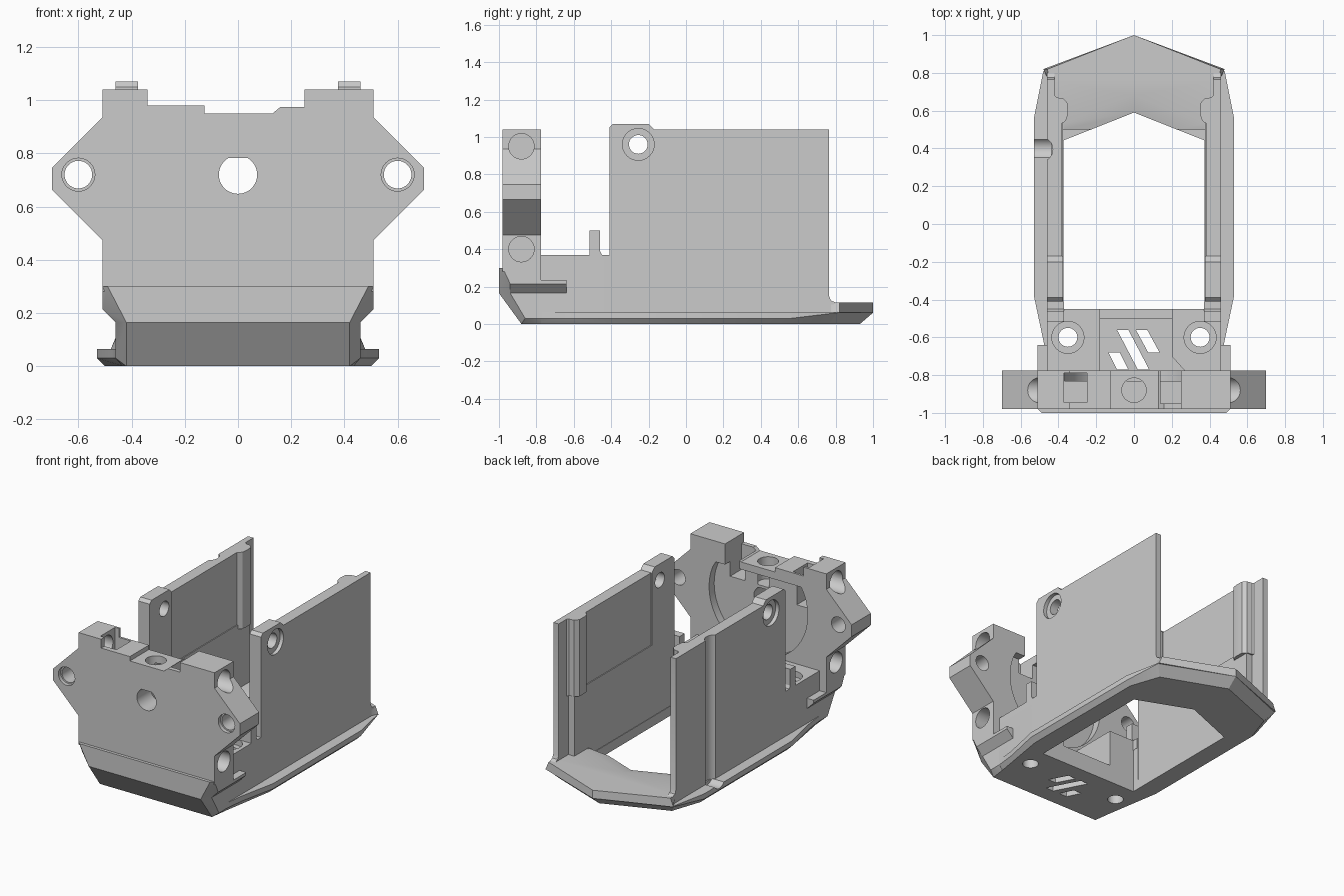
import bpy, bmesh, math

cube = bpy.data.objects.get("Cube")
if cube:
    bpy.data.objects.remove(cube, do_unlink=True)

mat = bpy.data.materials.new("light grey plastic")
mat.use_nodes = True
GREY = (0.6, 0.6, 0.6, 1)
mat.diffuse_color = GREY
mat.node_tree.nodes["Principled BSDF"].inputs["Base Color"].default_value = GREY


def finish(name, bm):
    bmesh.ops.recalc_face_normals(bm, faces=bm.faces)
    me = bpy.data.meshes.new(name)
    bm.to_mesh(me)
    bm.free()
    me.materials.append(mat)
    ob = bpy.data.objects.new(name, me)
    bpy.context.collection.objects.link(ob)
    return ob


def loft(name, rings):
    """Closed solid through rings of equal point count."""
    bm = bmesh.new()
    vs = [[bm.verts.new(p) for p in r] for r in rings]
    n = len(vs[0])
    for a, b in zip(vs, vs[1:]):
        for i in range(n):
            j = (i + 1) % n
            bm.faces.new((a[i], a[j], b[j], b[i]))
    bm.faces.new(vs[0])
    bm.faces.new(vs[-1])
    return finish(name, bm)


def prism(name, pts, axis, a, b):
    """Extrude a 2D profile along an axis from a to b."""
    def place(p, t):
        q = list(p)
        q.insert("xyz".index(axis), t)
        return q
    return loft(name, [[place(p, t) for p in pts] for t in (a, b)])


def box(name, x0, x1, y0, y1, z0, z1):
    return prism(name, [(x0, y0), (x1, y0), (x1, y1), (x0, y1)], "z", z0, z1)


def circle(u, v, r, n=32):
    return [(u + r * math.cos(math.tau * i / n), v + r * math.sin(math.tau * i / n)) for i in range(n)]


def hull(name, pts):
    bm = bmesh.new()
    for p in pts:
        bm.verts.new(p)
    bmesh.ops.convex_hull(bm, input=bm.verts)
    bmesh.ops.dissolve_limit(bm, angle_limit=0.01, verts=bm.verts, edges=bm.edges)
    return finish(name, bm)


def both(half):
    """Mirror points across x = 0."""
    return half + [(-p[0], *p[1:]) for p in half]


def ring(half):
    """Closed outline from a half outline that starts on x = 0."""
    return half + [(-p[0], *p[1:]) for p in reversed(half) if p[0] > 0]


def combine(ob, other, op):
    m = ob.modifiers.new(op, "BOOLEAN")
    m.operation, m.object, m.solver = op, other, "EXACT"
    bpy.context.view_layer.objects.active = ob
    bpy.ops.object.modifier_apply(modifier=m.name)
    bpy.data.objects.remove(other, do_unlink=True)


def cut(ob, *cutters):
    for c in cutters:
        combine(ob, c, "DIFFERENCE")


def add(ob, *parts):
    for p in parts:
        combine(ob, p, "UNION")


def hole(axis, u, v, r, a, b):
    return prism("cutter", circle(u, v, r), axis, a, b)


# Base frame with a chamfered underside and a pointed rear
low = [(0, .93, 0), (.43, .765, 0), (.5, .56, 0), (.5, -.38, 0), (.43, -.8, 0), (.42, -.88, 0)]
mid = [(0, 1, .06), (.48, .81, .06), (.53, .56, .03), (.53, -.38, .03), (.475, -.64, .03), (.45, -.86, .03)]
top = [(x, y, .065) for x, y, z in mid]
base = loft("base_frame", [ring(low), ring(mid), ring(top)])

# Raised rear deck with sloping flanks
def deck(z, x):
    return ring([(0, 1, z), (x, .82, z), (.455, .765, z), (.455, .5, z), (.2, .5, z)])
add(base, loft("rear_deck", [deck(.06, .48), deck(.115, .457)]))

# Front mounting blocks, joined by a low bar
add(base,
    prism("left_block", [(.28, -.79), (.46, -.79), (.46, -.4), (.376, -.4), (.31, -.45), (.2, -.45), (.2, -.7)], "z", .03, .37),
    prism("right_block", [(-.18, -.79), (-.46, -.79), (-.46, -.4), (-.376, -.4), (-.31, -.45), (-.18, -.45)], "z", .03, .37),
    box("cross_bar", -.2, .22, -.5, -.45, .03, .12))

# Large floor opening with a gently sloping rear lip
def opening(z, d):
    return ring([(0, .59 + d, z), (.372, .443 + d, z), (.372, -.45, z), (.1, -.45, z)])
cut(base, loft("cutter", [opening(-.02, 0), opening(.095, 0), opening(.115, .09), opening(.6, .09)]))

# Screw holes and slanted floor slots
for s in (-1, 1):
    cut(base, hole("z", s * .35, -.6, .05, -.1, .5), hole("z", s * .35, -.6, .085, .33, .5))
for x0, y0, x1, y1 in ((-.09, -.56, .02, -.77), (.01, -.56, .075, -.68), (-.135, -.68, -.09, -.77)):
    cut(base, prism("cutter", [(x0, y0), (x0 + .06, y0), (x1 + .06, y1), (x1, y1)], "z", -.1, .1))

# Rounded cable notch across one rail
cut(base, hole("x", .4, .1, .06, -.6, -.44))

# Side walls with screw bosses, rear guide ribs and front pegs
for side, s in (("left", 1), ("right", -1)):
    profile = [(-.41, .05), (.8, .05), (.8, .115), (.775, .125), (.765, .15), (.765, 1.04),
               (-.17, 1.04), (-.2, 1.07), (-.39, 1.07), (-.41, 1.05)]
    wall = prism(side + "_wall", profile, "x", s * .375, s * .46)
    cut(wall, box("cutter", *sorted((s * .3, s * .381)), -.17, .6, .55, 1.2),
        box("cutter", *sorted((s * .3, s * .42)), .66, .82, .11, 1.2))
    rib = [(.43, .52), (.375, .535), (.356, .555), (.35, .59), (.352, .64), (.375, .665), (.41, .67), (.43, .69)]
    add(wall, prism("guide_rib", [(s * x, y) for x, y in rib], "z", .52, 1.04))
    cut(wall, hole("x", -.255, .96, .05, -.8, .8),
        hole("x", -.255, .96, .085, s * .435, s * .6))
    if s < 0:
        # Vertical cable groove down the outside of one wall
        cut(wall, hole("z", -.495, .395, .065, .03, 1.2))
    peg = [(-.515, .3), (-.41, .3), (-.41, .37), (-.45, .37), (-.46, .39), (-.46, .5), (-.515, .5)]
    prism(side + "_peg", peg, "x", s * .37, s * .46)
    # Bevelled side bracket behind the front plate
    hull(side + "_bracket", [(s * x, y, z) for x, y, z in (
        (.51, -.93, .235), (.51, -.64, .235), (.51, -.64, .215), (.46, -.64, .165), (.46, -.93, .165),
        (.51, -.93, .215), (.4, -.93, .235), (.4, -.64, .235), (.4, -.64, .165), (.4, -.93, .165))])

# Front plate with side ears
ear = [(.51, .28), (.51, .475), (.7, .665), (.7, .745), (.51, .935), (.51, 1.04)]
plate_top = [(.25, 1.04), (.25, .975), (.16, .975), (.13, .95), (-.125, .95), (-.125, .98),
             (-.34, .98), (-.34, 1.04)]
plate = prism("front_plate", ear + plate_top + [(-x, z) for x, z in reversed(ear)], "y", -.98, -.775)

# Sloped lower nose: wide upper band and narrower keel
add(plate,
    hull("nose_band", both([(.51, -.98, .3), (.49, -1, .3), (.42, -1, .165), (.51, -.94, .215),
                            (.46, -.94, .165), (.51, -.775, .3), (.51, -.775, .215), (.46, -.775, .165)])),
    hull("nose_keel", both([(.42, -1, .165), (.42, -.88, 0), (.46, -.94, .165), (.46, -.86, .03),
                            (.46, -.775, .2), (.46, -.775, .03), (.435, -.775, 0), (.42, -1, .2)])))

# Through holes, flat-topped shaft hole, side sockets, motor seat, top hole, pocket and notch
for s in (-1, 1):
    cut(plate, hole("y", s * .6, .72, .052, -1.1, -.7), hole("y", s * .6, .72, .062, -1.1, -.955))
    for z in (.95, .4):
        cut(plate, hole("x", -.88, z, .068, s * .36, s * .8))
shaft = [(x, z) for x, z in circle(0, .72, .072, 48) if z < .785]
seat = [(x, min(z, .9)) for x, z in circle(0, .72, .37, 48)]
cut(plate, prism("cutter", shaft, "y", -1.1, -.7),
    prism("cutter", seat, "y", -.83, -.7),
    hole("z", 0, -.88, .065, .8, 1.1),
    box("cutter", -.37, -.25, -.945, -.79, .74, 1.1),
    box("cutter", .14, .25, -.95, -.7, .8, 1.1))

# Smooth shading on round surfaces, crisp edges elsewhere
for ob in bpy.context.scene.objects:
    if ob.type == "MESH":
        bpy.ops.object.select_all(action="DESELECT")
        ob.select_set(True)
        bpy.context.view_layer.objects.active = ob
        bpy.ops.object.shade_smooth_by_angle(angle=math.radians(25))
